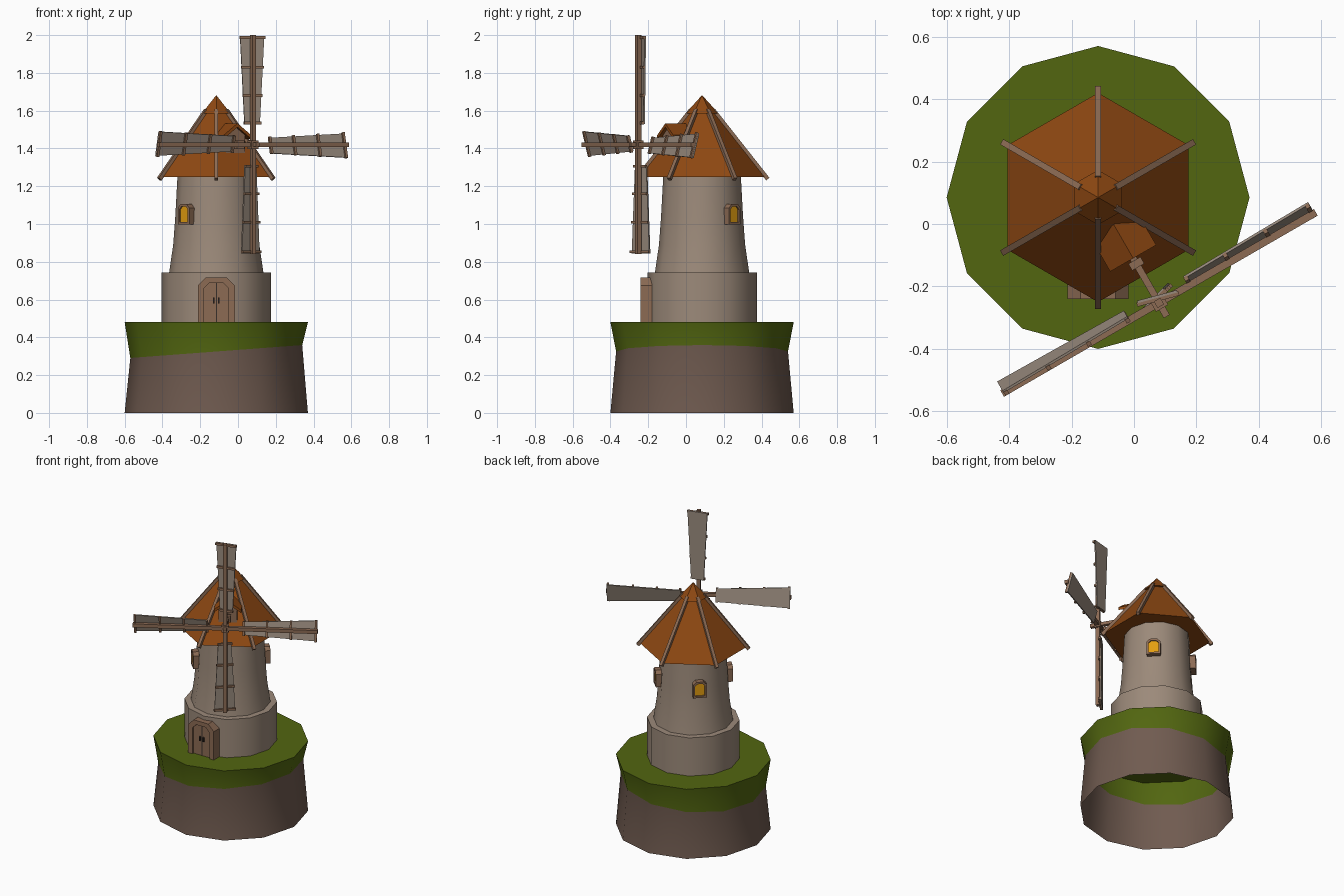
import bpy, math
from mathutils import Matrix, Vector

if "Cube" in bpy.data.objects:
    bpy.data.objects.remove(bpy.data.objects["Cube"])

CX, CY = -0.115, 0.085          # tower axis


def srgb(r, g, b):
    f = lambda c: (c / 12.92) if c <= 0.04045 else ((c + 0.055) / 1.055) ** 2.4
    return (f(r / 255), f(g / 255), f(b / 255), 1)


def material(name, *rgb):
    m = bpy.data.materials.new(name)
    m.diffuse_color = srgb(*rgb)
    m.use_nodes = True
    m.node_tree.nodes["Principled BSDF"].inputs["Base Color"].default_value = m.diffuse_color
    return m


GRASS = material("grass green", 82, 102, 16)
SOIL = material("soil brown", 112, 91, 80)
STONE = material("stone beige", 156, 138, 122)
ROOF = material("roof orange brown", 142, 72, 18)
WOOD = material("wood brown", 140, 107, 84)
SAIL = material("sail grey", 152, 138, 125)
PANE = material("window yellow", 228, 158, 16)
DARK = material("dark metal", 55, 46, 42)


def build(name, verts, faces, mat, matrix=Matrix(), smooth=None):
    me = bpy.data.meshes.new(name)
    me.from_pydata([matrix @ Vector(v) for v in verts], [], faces)
    me.update()
    ob = bpy.data.objects.new(name, me)
    bpy.context.collection.objects.link(ob)
    me.materials.append(mat)
    if smooth:
        me.polygons.foreach_set("use_smooth", [True] * len(me.polygons))
        me.set_sharp_from_angle(angle=math.radians(smooth))
    return ob


def box(name, c, s, mat, matrix=Matrix()):
    v = [(c[0] + i * s[0] / 2, c[1] + j * s[1] / 2, c[2] + k * s[2] / 2)
         for i in (-1, 1) for j in (-1, 1) for k in (-1, 1)]
    f = [(0, 1, 3, 2), (4, 6, 7, 5), (0, 4, 5, 1), (2, 3, 7, 6), (0, 2, 6, 4), (1, 5, 7, 3)]
    return build(name, v, f, mat, matrix)


def prism(name, pts, x0, x1, mat, matrix):
    """Extrude a counter-clockwise y,z outline along local x."""
    n = len(pts)
    v = [(x, y, z) for x in (x0, x1) for y, z in pts]
    f = [tuple(reversed(range(n))), tuple(range(n, 2 * n))]
    f += [(i, (i + 1) % n, n + (i + 1) % n, n + i) for i in range(n)]
    return build(name, v, f, mat, matrix)


def lathe(name, profile, sides, start, mat, smooth=None, top=False, bottom=False):
    v = []
    for r, z in profile:
        for i in range(sides):
            a = start + math.tau * i / sides
            v.append((CX + r * math.cos(a), CY + r * math.sin(a), z))
    f = []
    for k in range(len(profile) - 1):
        for i in range(sides):
            j, a, b = (i + 1) % sides, k * sides, (k + 1) * sides
            f.append((a + i, a + j, b + j, b + i))
    if top:
        f.append(tuple(range(len(v) - sides, len(v))))
    if bottom:
        f.append(tuple(reversed(range(sides))))
    return build(name, v, f, mat, smooth=smooth)


def radial(deg, r=0, z=0):
    """Frame around the tower: x outward, y sideways, z up."""
    return (Matrix.Translation((CX, CY, 0)) @ Matrix.Rotation(math.radians(deg), 4, 'Z')
            @ Matrix.Translation((r, 0, z)))


def arch(w, z0, z1, c):
    return [(-w, z0), (w, z0), (w, z1 - c), (w - c, z1), (-w + c, z1), (-w, z1 - c)]


def arch_frame(name, outer, inner, x0, x1, mat, matrix):
    n = len(outer)
    v = [(x, y, z) for x, loop in ((x0, outer), (x1, outer), (x1, inner), (x0, inner))
         for y, z in loop]
    f = [(k * n + i, k * n + (i + 1) % n, (k + 1) * n + (i + 1) % n, (k + 1) * n + i)
         for k in range(3) for i in range(n)]
    return build(name, v, f, mat, matrix)


# Mound: open below, with a tilted waist where soil meets grass
mound = lathe("mound", [(0.485, 0), (0.455, 0.325), (0.485, 0.48)], 12, 0, SOIL, top=True)
mound.data.materials.append(GRASS)
for v in mound.data.vertices[12:24]:
    v.co.z += 0.075 * (v.co.x - CX)
for p in mound.data.polygons:
    p.material_index = 1 if p.index >= 12 else 0
    p.use_smooth = True
mound.data.set_sharp_from_angle(angle=math.radians(40))

# Tower
lathe("tower_base", [(0.29, 0.475), (0.29, 0.743), (0.24, 0.743)], 12, 0, STONE, 40)
lathe("tower_wall", [(0.25, 0.74), (0.228, 0.89), (0.217, 1.04), (0.205, 1.26)], 12, 0, STONE, 40)

# Roof, cap and hip beams
A30 = math.radians(30)
lathe("roof", [(0.335, 1.25), (0.055, 1.605)], 6, A30, ROOF, top=True, bottom=True)
lathe("roof_cap", [(0.088, 1.585), (0.002, 1.68)], 6, A30, ROOF, top=True, bottom=True)
for k in range(6):
    a, b = Vector((0.348, 0, 1.238)), Vector((0.06, 0, 1.603))
    d = b - a
    tilt = Matrix.Translation((a + b) / 2) @ Matrix.Rotation(math.atan2(-d.z, d.x), 4, 'Y')
    box(f"roof_beam_{k + 1}", (0, 0, 0), (d.length, 0.02, 0.022), WOOD, radial(30 + 60 * k) @ tilt)

# Windows
for k, deg in enumerate((45, 135, 225)):
    m = radial(deg)
    arch_frame(f"window_frame_{k + 1}", arch(0.043, 0.997, 1.105, 0.02),
               arch(0.031, 1.01, 1.092, 0.014), 0.19, 0.245, WOOD, m)
    prism(f"window_pane_{k + 1}", arch(0.032, 1.009, 1.093, 0.014), 0.228, 0.236, PANE, m)

# Door
m = radial(-90)
arch_frame("door_frame", arch(0.098, 0.475, 0.717, 0.042),
           arch(0.064, 0.475, 0.688, 0.028), 0.24, 0.325, WOOD, m)
prism("door_panel", arch(0.065, 0.475, 0.689, 0.028), 0.25, 0.312, WOOD, m)
box("door_seam", (0.312, 0, 0.582), (0.003, 0.005, 0.21), DARK, m)
for s in (-1, 1):
    box("door_handle", (0.315, s * 0.014, 0.595), (0.012, 0.008, 0.03), DARK, m)

# Dormer facing the sails
AX = -60
m = radial(AX)
prism("dormer_body", [(-0.058, 1.33), (0.058, 1.33), (0.058, 1.47), (0, 1.515), (-0.058, 1.47)],
      0.11, 0.205, WOOD, m)
prism("dormer_roof", [(-0.085, 1.45), (0, 1.513), (0.085, 1.45), (0.085, 1.47),
                      (0, 1.533), (-0.085, 1.47)], 0.1, 0.225, ROOF, m)

# Axle and hub
box("axle", (0.315, 0, 1.42), (0.25, 0.022, 0.022), WOOD, m)
box("axle_bearing", (0.245, 0, 1.42), (0.025, 0.045, 0.045), WOOD, m)
hub = radial(AX, 0.39, 1.42)
box("hub", (0, 0, 0), (0.04, 0.045, 0.045), WOOD, hub)

# Four pitched sails
for k in range(4):
    b = hub @ Matrix.Rotation(math.radians(90 * k), 4, 'X')
    box(f"sail_pole_{k + 1}", (0, 0.29, 0), (0.024, 0.58, 0.024), WOOD, b)
    t = b @ Matrix.Rotation(math.radians(-15), 4, 'Y') @ Matrix.Translation((-0.021, 0, 0))
    v = [(x, y, s * w) for x in (-0.004, 0.004)
         for y, w, s in ((0.11, 0.042, -1), (0.575, 0.066, -1), (0.575, 0.066, 1), (0.11, 0.042, 1))]
    build(f"sail_{k + 1}", v, [(3, 2, 1, 0), (4, 5, 6, 7), (0, 1, 5, 4), (1, 2, 6, 5),
                               (2, 3, 7, 6), (3, 0, 4, 7)], SAIL, t)
    for r in (0.115, 0.26, 0.41, 0.567):
        w = 0.042 + (r - 0.11) * 0.052
        box(f"sail_rib_{k + 1}", (0.008, r, 0), (0.014, 0.014, 2 * w + 0.008), WOOD, t)

# Fix normals outward
import bmesh
for ob in bpy.context.collection.objects:
    if ob.type == 'MESH' and ob.name != "mound":
        bm = bmesh.new()
        bm.from_mesh(ob.data)
        bmesh.ops.recalc_face_normals(bm, faces=bm.faces)
        bm.to_mesh(ob.data)
        bm.free()
